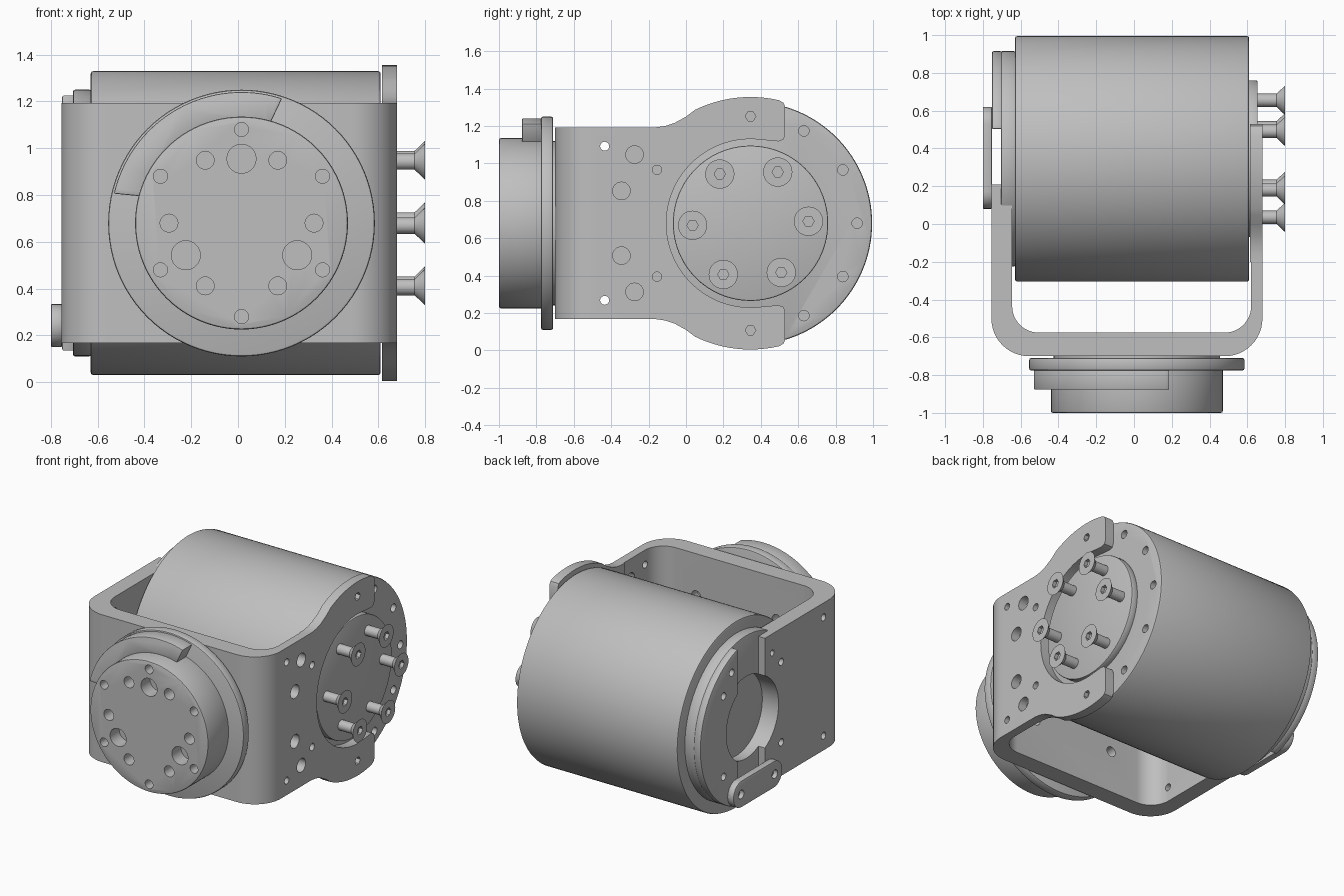
import bpy, bmesh
from math import pi, sin, cos, radians
from mathutils import Matrix, Vector

cube = bpy.data.objects.get("Cube")
if cube:
    bpy.data.objects.remove(cube, do_unlink=True)

grey = bpy.data.materials.new("machined_grey")
grey.use_nodes = True
grey.diffuse_color = (0.52, 0.52, 0.52, 1)
grey.node_tree.nodes["Principled BSDF"].inputs["Base Color"].default_value = (0.52, 0.52, 0.52, 1)

MY, MZ = 0.345, 0.68      # motor axis, running along x
HX = 0.015                # front hub axis, running along y
TURN = {"x": Matrix.Rotation(pi / 2, 4, "Y"),
        "y": Matrix.Rotation(-pi / 2, 4, "X"),
        "z": Matrix()}


def place(axis, u, v, w):
    """Point at w along the axis, (u, v) across it."""
    return Vector({"x": (w, u, v), "y": (u, w, v), "z": (u, v, w)}[axis])


def add_cone(bm, axis, u, v, a, b, r1, r2=None, n=32):
    m = Matrix.Translation(place(axis, u, v, (a + b) / 2)) @ TURN[axis]
    bmesh.ops.create_cone(bm, cap_ends=True, segments=n, radius1=r1,
                          radius2=r1 if r2 is None else r2, depth=b - a, matrix=m)


def finish(name, bm, bevel=0, holes=()):
    """Make an object, bevel its edges, cut its holes and shade it."""
    bmesh.ops.recalc_face_normals(bm, faces=bm.faces)
    mesh = bpy.data.meshes.new(name)
    bm.to_mesh(mesh)
    bm.free()
    ob = bpy.data.objects.new(name, mesh)
    bpy.context.collection.objects.link(ob)
    if bevel:
        mod = ob.modifiers.new("edge", "BEVEL")
        mod.width, mod.segments = bevel, 2
        mod.limit_method, mod.angle_limit = "ANGLE", radians(50)
    cutter = None
    if holes:
        cb = bmesh.new()
        for h in holes:
            add_cone(cb, *h)
        cm = bpy.data.meshes.new("cutter")
        cb.to_mesh(cm)
        cb.free()
        cutter = bpy.data.objects.new("cutter", cm)
        cutter.hide_render = True
        bpy.context.collection.objects.link(cutter)
        mod = ob.modifiers.new("holes", "BOOLEAN")
        mod.operation, mod.solver, mod.object = "DIFFERENCE", "EXACT", cutter
    bpy.context.view_layer.update()
    deps = bpy.context.evaluated_depsgraph_get()
    baked = bpy.data.meshes.new_from_object(ob.evaluated_get(deps))
    ob.modifiers.clear()
    ob.data = baked
    if cutter:
        bpy.data.objects.remove(cutter, do_unlink=True)
    baked.materials.clear()
    baked.materials.append(grey)
    baked.shade_smooth()
    baked.set_sharp_from_angle(angle=radians(30))
    return ob


def disc(name, axis, u, v, a, b, r, bevel=0, holes=(), n=96):
    bm = bmesh.new()
    add_cone(bm, axis, u, v, a, b, r, n=n)
    return finish(name, bm, bevel, holes)


def prism(name, axis, points, a, b, bevel=0, holes=()):
    bm = bmesh.new()
    face = bm.faces.new([bm.verts.new(place(axis, u, v, a)) for u, v in points])
    new = bmesh.ops.extrude_face_region(bm, geom=[face])["geom"]
    step = place(axis, 0, 0, b - a)
    bmesh.ops.translate(bm, vec=step, verts=[g for g in new if isinstance(g, bmesh.types.BMVert)])
    return finish(name, bm, bevel, holes)


def arc(u, v, r, start, end, n=12):
    steps = [radians(start + (end - start) * i / n) for i in range(n + 1)]
    return [(u + r * cos(t), v + r * sin(t)) for t in steps]


def ring(u, v, r, start, count):
    return arc(u, v, r, start, start + 360, count)[:-1]


# Motor barrel with flange bolt holes on the output end
flange = [("x", y, z, 0.55, 0.7, 0.028, None, 20)
          for y, z in arc(MY, MZ, 0.57, -60, 60, 4)]
disc("motor_body", "x", MY, MZ, -0.63, 0.61, 0.65, 0.012, flange, 128)
disc("output_hub", "x", MY, MZ, 0.6, 0.655, 0.415, 0.008)

# U-shaped bracket: front wall and both side walls
wall = [(-0.755, 0.21)]
wall += arc(-0.555, -0.5, 0.2, 180, 270)
wall += arc(0.48, -0.5, 0.2, 270, 360)
wall += [(0.68, -0.2), (0.62, -0.2)]
wall += arc(0.48, -0.435, 0.14, 0, -90)
wall += arc(-0.505, -0.435, 0.14, 270, 180)
wall += [(-0.645, 0.21)]
wall_holes = [("x", MY, MZ, -0.9, -0.5, 0.285, None, 64)]
for s in (-1, 1):
    wall_holes += [("x", -0.435, MZ + s * 0.412, -1, 1, 0.024, None, 20),
                   ("x", -0.275, MZ + s * 0.367, 0.5, 0.8, 0.047, None, 24),
                   ("x", -0.345, MZ + s * 0.173, 0.5, 0.8, 0.047, None, 24),
                   ("x", 0.03, MZ + s * 0.28, -0.8, -0.71, 0.025, None, 20),
                   ("x", 0.13, MZ + s * 0.38, -0.8, -0.71, 0.02, None, 20)]
    wall_holes += [("y", HX + s * 0.31, MZ + t * 0.22, -0.64, -0.5, 0.035, None, 20)
                   for t in (-1, 1)]
prism("bracket", "z", wall, 0.167, 1.193, 0, wall_holes)

# Output-side fork that wraps around the hub
half = [(-0.2, 1.193), (-0.16, 1.193), (-0.11, 1.2), (-0.06, 1.217), (0, 1.25)]
half += arc(MY, MZ, 0.675, 116, 77, 14)
half += [(0.52, 1.325), (0.53, 1.305), (0.53, 1.15), (0.52, 1.127), (0.495, 1.118)]
bore = arc(MY, MZ, 0.45, 83, 277, 64)
fork = half + bore + [(y, 2 * MZ - z) for y, z in reversed(half)]
fork_holes = []
for s in (-1, 1):
    fork_holes += [("x", -0.155, MZ + s * 0.285, 0.64, 0.7, 0.025, None, 20),
                   ("x", MY, MZ + s * 0.572, 0.65, 0.7, 0.028, None, 6)]
prism("bracket_fork", "x", fork, 0.615, 0.68, 0, fork_holes)

# Countersunk screws in a ring on the output hub
for i, (y, z) in enumerate(ring(MY, MZ, 0.31, 2, 6)):
    bm = bmesh.new()
    add_cone(bm, "x", y, z, 0.62, 0.765, 0.035, n=24)
    finish(f"screw_shank_{i + 1}", bm)
    bm = bmesh.new()
    add_cone(bm, "x", y, z, 0.755, 0.8, 0.035, 0.078, n=32)
    finish(f"screw_head_{i + 1}", bm, 0, [("x", y, z, 0.775, 0.85, 0.03, None, 6)])

# Rear cap: round base, raised back segment and a strap across the slot
centre_bore = ("x", MY, MZ, -0.9, -0.5, 0.285, None, 64)
disc("cap_base", "x", MY, MZ, -0.705, -0.628, 0.57, 0.008, [centre_bore])
cap_holes = [centre_bore]
for s in (-1, 1):
    cap_holes += [("x", 0.57, MZ + s * 0.41, -0.8, -0.72, 0.025, None, 20),
                  ("x", 0.66, MZ + s * 0.28, -0.8, -0.72, 0.025, None, 20)]
prism("cap_segment", "x", arc(MY, MZ, 0.57, -74, 74, 48), -0.752, -0.7, 0.008, cap_holes)
strap = arc(0.172, 0.242, 0.092, 90, 270, 14) + arc(0.528, 0.242, 0.092, -90, 90, 14)
prism("cap_strap", "x", strap, -0.8, -0.752, 0.006,
      [("x", y, 0.242, -0.9, -0.77, 0.03, None, 20) for y in (0.165, 0.535)])

# Front pivot: spacer, flange, stop sector and drilled hub
disc("pivot_spacer", "y", HX, MZ, -0.72, -0.69, 0.44)
disc("pivot_flange", "y", HX, MZ, -0.775, -0.71, 0.57, 0.01)
sector = arc(HX, MZ, 0.56, 72, 167, 40) + arc(HX, MZ, 0.44, 165, 74, 40)
prism("stop_sector", "y", sector, -0.877, -0.77, 0.006)
hub_holes = []
for r, start, count, size in ((0.275, 90, 3, 0.062), (0.31, 0, 6, 0.038), (0.4, 30, 6, 0.03)):
    hub_holes += [("y", x, z, -1.1, -0.9, size, None, 28)
                  for x, z in ring(HX, MZ, r, start, count)]
disc("pivot_hub", "y", HX, MZ, -1, -0.72, 0.455, 0.01, hub_holes)
